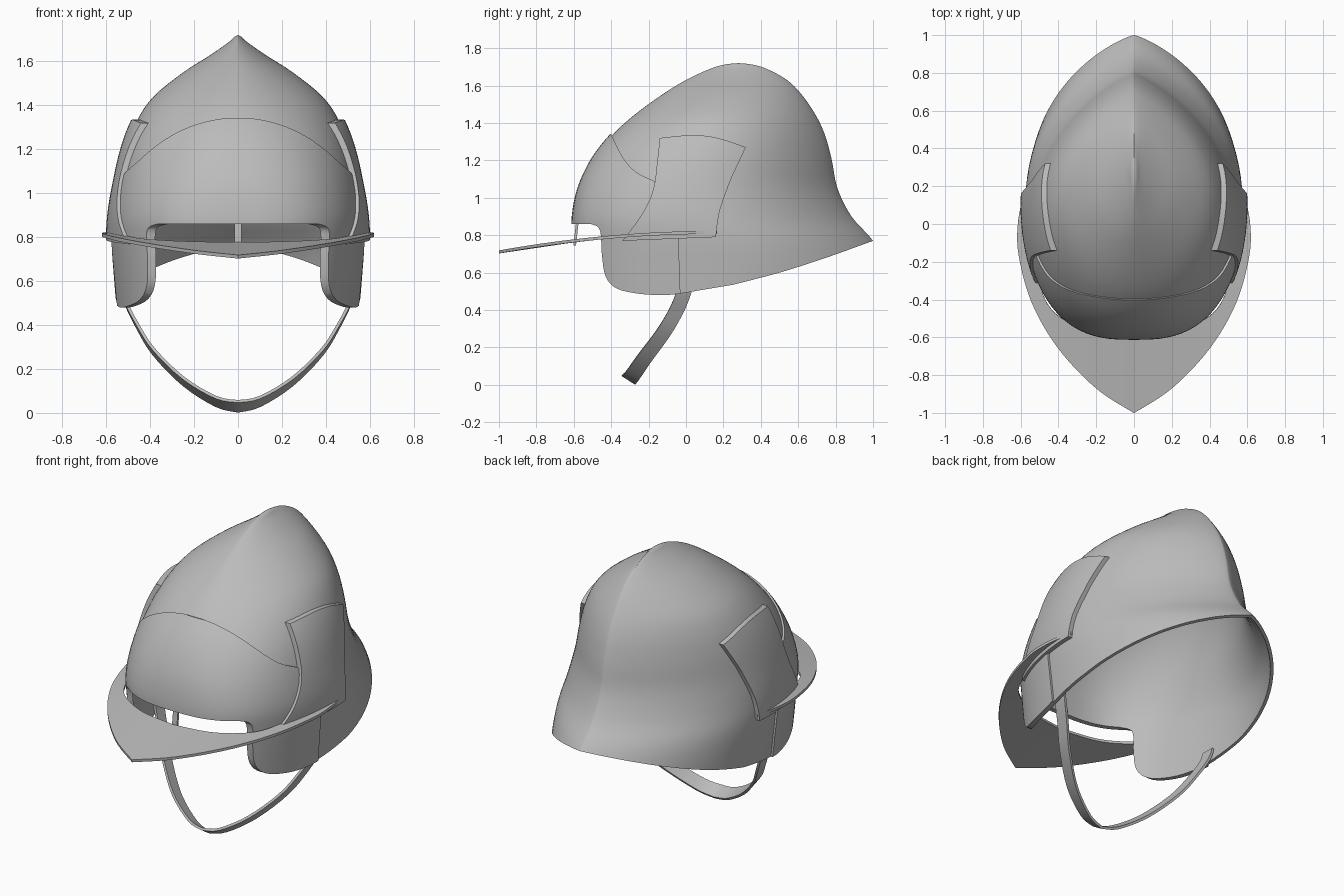
import bpy, bmesh, math
from mathutils import Vector

cube = bpy.data.objects.get("Cube")
if cube:
    bpy.data.objects.remove(cube, do_unlink=True)

grey = bpy.data.materials.new("helmet_grey")
grey.use_nodes = True
GREY = (0.5, 0.5, 0.5, 1)
grey.diffuse_color = GREY
grey.node_tree.nodes["Principled BSDF"].inputs["Base Color"].default_value = GREY


def smooth(points, steps):
    """Catmull-Rom curve through the points."""
    pts = [Vector(p) for p in points]
    pts = [pts[0]] + pts + [pts[-1]]
    out = []
    for a, b, c, d in zip(pts, pts[1:], pts[2:], pts[3:]):
        for i in range(steps):
            t = i / steps
            out.append((2 * b + (c - a) * t + (2 * a - 5 * b + 4 * c - d) * t ** 2
                        + (3 * b - a - 3 * c + d) * t ** 3) / 2)
    return out + [pts[-1]]


def mirrored(half):
    """Extend a path that starts on the centre line to both sides."""
    return [Vector((-p[0], *p[1:])) for p in reversed(half[1:])] + list(half)


def grid_object(name, rows, closed=False):
    """Skin rows of points with quads."""
    bm = bmesh.new()
    grid = [[bm.verts.new(p) for p in row] for row in rows]
    count = len(rows[0])
    for low, high in zip(grid, grid[1:]):
        for j in range(count if closed else count - 1):
            k = (j + 1) % count
            bm.faces.new((low[j], low[k], high[k], high[j]))
    bmesh.ops.remove_doubles(bm, verts=bm.verts, dist=0.0001)
    bmesh.ops.recalc_face_normals(bm, faces=bm.faces)
    centre = Vector((0, 0.1, 0.9))
    if sum(f.normal.dot(f.calc_center_median() - centre) for f in bm.faces) < 0:
        bmesh.ops.reverse_faces(bm, faces=bm.faces)
    mesh = bpy.data.meshes.new(name)
    bm.to_mesh(mesh)
    bm.free()
    return link(name, mesh)


def link(name, mesh):
    obj = bpy.data.objects.new(name, mesh)
    bpy.context.collection.objects.link(obj)
    mesh.materials.append(grey)
    return obj


def apply(obj, kind, **settings):
    mod = obj.modifiers.new(kind.lower(), kind)
    for key, value in settings.items():
        setattr(mod, key, value)
    bpy.context.view_layer.objects.active = obj
    bpy.ops.object.modifier_apply(modifier=mod.name)


def finish(obj):
    bpy.ops.object.select_all(action='DESELECT')
    obj.select_set(True)
    bpy.context.view_layer.objects.active = obj
    bpy.ops.object.shade_smooth_by_angle(angle=math.radians(32))


# Dome stations: height, front y, back y, half width, front roundness
STATIONS = [
    (0.44, -0.59, 1.12, 0.55, 0.36), (0.62, -0.6, 1.08, 0.565, 0.36),
    (0.77, -0.6, 1.0, 0.575, 0.36), (0.9, -0.6, 0.885, 0.57, 0.36),
    (1.05, -0.57, 0.81, 0.545, 0.4), (1.2, -0.5, 0.78, 0.51, 0.45),
    (1.33, -0.4, 0.745, 0.46, 0.5), (1.44, -0.28, 0.695, 0.385, 0.55),
    (1.55, -0.13, 0.62, 0.25, 0.6), (1.63, 0.0, 0.54, 0.125, 0.65),
    (1.69, 0.13, 0.43, 0.04, 0.7), (1.713, 0.21, 0.35, 0.015, 0.75),
    (1.72, 0.28, 0.28, 0, 0.8)]


def dome_row(z, front, back, width, roundness, half=48):
    """Horizontal slice, round at the front and pointed at the back."""
    mid = front + 0.45 * (back - front)
    side = []
    for j in range(half + 1):
        a = math.pi * j / half
        t = -math.cos(a)
        power = 2 * (roundness if t < 0 else 0.8)
        y = mid + t * (back - mid if t > 0 else mid - front)
        side.append((width * max(0, math.sin(a)) ** power if 0 < j < half else 0, y, z))
    return side + [(-x, y, z) for x, y, z in side[-2:0:-1]]


def dome_part(name, outline, thickness, offset):
    """Thicken the dome and keep what lies inside a side-view outline."""
    rows = [dome_row(*s) for s in smooth(STATIONS, 4)]
    obj = grid_object(name, rows, closed=True)
    apply(obj, 'SOLIDIFY', thickness=thickness, offset=offset)
    bm = bmesh.new()
    face = bm.faces.new([bm.verts.new((-1.5, y, z)) for y, z in outline])
    new = bmesh.ops.extrude_face_region(bm, geom=[face])["geom"]
    bmesh.ops.translate(bm, vec=(3, 0, 0),
                        verts=[v for v in new if isinstance(v, bmesh.types.BMVert)])
    bmesh.ops.recalc_face_normals(bm, faces=bm.faces)
    mesh = bpy.data.meshes.new("cutter")
    bm.to_mesh(mesh)
    bm.free()
    cutter = link("cutter", mesh)
    cutter.hide_render = True
    apply(obj, 'BOOLEAN', operation='INTERSECT', solver='EXACT', object=cutter)
    bpy.data.objects.remove(cutter, do_unlink=True)
    finish(obj)


# Rim curves shared by the shell and the face guard
cheek_rim = smooth([(-0.03, 0.488), (-0.12, 0.48), (-0.25, 0.487), (-0.37, 0.515),
                    (-0.43, 0.58), (-0.45, 0.7), (-0.455, 0.8), (-0.47, 0.843),
                    (-0.51, 0.86)], 4)
neck_rim = smooth([(1.0, 0.77), (0.75, 0.68), (0.5, 0.6), (0.25, 0.535)], 5)

# Main shell
dome_part("helmet_shell", [(1.3, 1.9), (1.3, 0.87)] + neck_rim + cheek_rim
          + [(-0.8, 0.86), (-0.8, 1.9)], 0.018, -1)

# Raised brow and cheek guard
brow_edge = smooth([(-0.4, 1.34), (-0.34, 1.22), (-0.27, 1.14), (-0.17, 1.09)], 4)
dome_part("face_guard", cheek_rim + [(-0.8, 0.86), (-0.8, 1.36)] + brow_edge
          + [(-0.1, 0.95), (-0.04, 0.78)], 0.016, 0.4)

# Raised side panels
front_edge = smooth([(-0.34, 0.77), (-0.25, 0.89), (-0.19, 1.0), (-0.165, 1.09)], 4)
top_edge = smooth([(-0.14, 1.32), (0.03, 1.335), (0.17, 1.32), (0.32, 1.27)], 4)
back_edge = smooth([(0.24, 1.1), (0.18, 0.93), (0.16, 0.79)], 3)
dome_part("side_panels", front_edge + top_edge + back_edge, 0.032, 0.6)

# Brim
outer = smooth([(0, -1), (0.2, -0.87), (0.4, -0.66), (0.54, -0.42), (0.61, -0.17),
                (0.615, 0), (0.585, 0.165)], 6)
inner = smooth([(0, -0.605), (0.22, -0.575), (0.38, -0.5), (0.47, -0.4), (0.53, -0.2),
                (0.56, 0), (0.565, 0.165)], 6)


def brim_height(y):
    return 0.815 - 0.077 * (0.165 - y) ** 2


brim = grid_object("brim", [
    [(p.x, p.y, brim_height(p.y)) for p in mirrored(edge)] for edge in (outer, inner)])
apply(brim, 'SOLIDIFY', thickness=0.016, offset=0)
finish(brim)

# Centre post joining brow and brim
post = grid_object("brim_post", [[(x, y, z) for x in (-0.016, 0.016)]
                                 for y, z in ((-0.58, 0.88), (-0.595, 0.745))])
apply(post, 'SOLIDIFY', thickness=0.014, offset=0)
finish(post)

# Chin strap: centre path, with the band width leaning along it
path = smooth([(0, -0.305, 0.03), (0.1, -0.285, 0.052), (0.25, -0.22, 0.145),
               (0.385, -0.12, 0.28), (0.46, -0.05, 0.4), (0.51, -0.01, 0.5),
               (0.525, 0.0, 0.56)], 4)
edges = []
for sign in (-1, 1):
    half = []
    for i, p in enumerate(path):
        k = i / (len(path) - 1)
        half.append(p + sign * Vector((0, 0.036 + 0.004 * k, -0.023 * (1 - k))))
    edges.append(mirrored(half))
strap = grid_object("chin_strap", edges)
apply(strap, 'SOLIDIFY', thickness=0.014, offset=0)
finish(strap)
